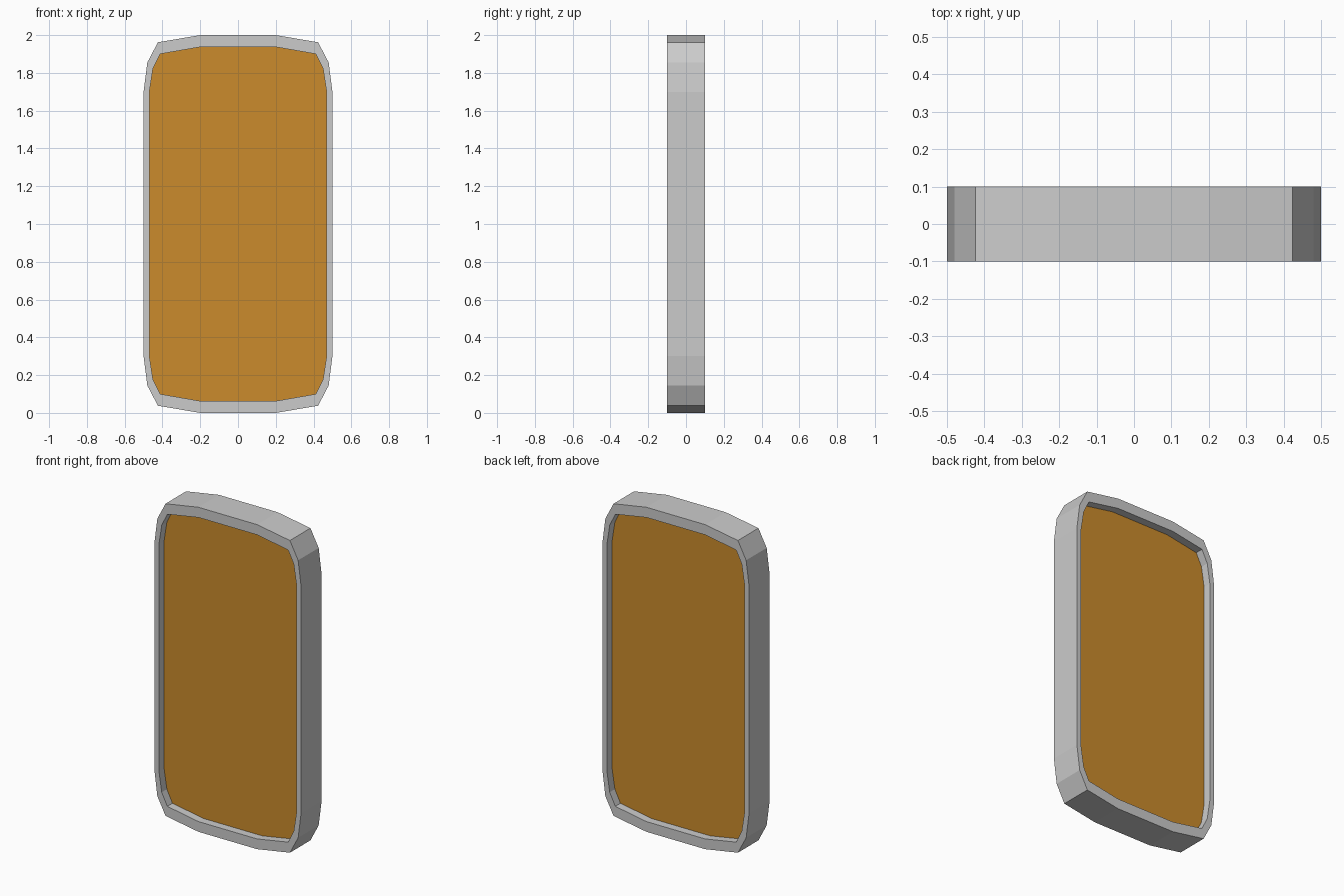
import bpy, bmesh

if "Cube" in bpy.data.objects:
    bpy.data.objects.remove(bpy.data.objects["Cube"])

# Quarter outlines (x, height above the middle), from top to side
OUTER = [(0.20, 1.0), (0.424, 0.962), (0.48, 0.855), (0.50, 0.70)]
INNER = [(0.20, 0.937), (0.412, 0.90), (0.45, 0.823), (0.469, 0.70)]


def loop(quarter):
    """Mirror a quarter outline into a full closed outline."""
    half = quarter + [(x, -z) for x, z in reversed(quarter)]
    return half + [(-x, z) for x, z in reversed(half)]


def ring(bm, outline, y):
    return [bm.verts.new((x, y, z + 1.0)) for x, z in outline]


def bridge(bm, a, b):
    n = len(a)
    for i in range(n):
        j = (i + 1) % n
        bm.faces.new((a[i], a[j], b[j], b[i]))


def finish(bm, name):
    bmesh.ops.recalc_face_normals(bm, faces=bm.faces)
    mesh = bpy.data.meshes.new(name)
    bm.to_mesh(mesh)
    bm.free()
    obj = bpy.data.objects.new(name, mesh)
    bpy.context.collection.objects.link(obj)
    return obj


outer, inner = loop(OUTER), loop(INNER)

# Surrounding frame: a closed rectangular section swept round the outline
bm = bmesh.new()
rings = [ring(bm, outer, -0.1), ring(bm, outer, 0.1),
         ring(bm, inner, 0.1), ring(bm, inner, -0.1)]
for k in range(4):
    bridge(bm, rings[k], rings[(k + 1) % 4])
finish(bm, "frame")

# Panel recessed equally on both sides
bm = bmesh.new()
front, back = ring(bm, inner, -0.05), ring(bm, inner, 0.05)
bm.faces.new(front)
bm.faces.new(back)
bridge(bm, front, back)
panel = finish(bm, "panel")

mat = bpy.data.materials.new("orange")
mat.diffuse_color = (0.6, 0.26, 0.025, 1.0)
mat.use_nodes = True
mat.node_tree.nodes["Principled BSDF"].inputs["Base Color"].default_value = mat.diffuse_color
panel.data.materials.append(mat)
